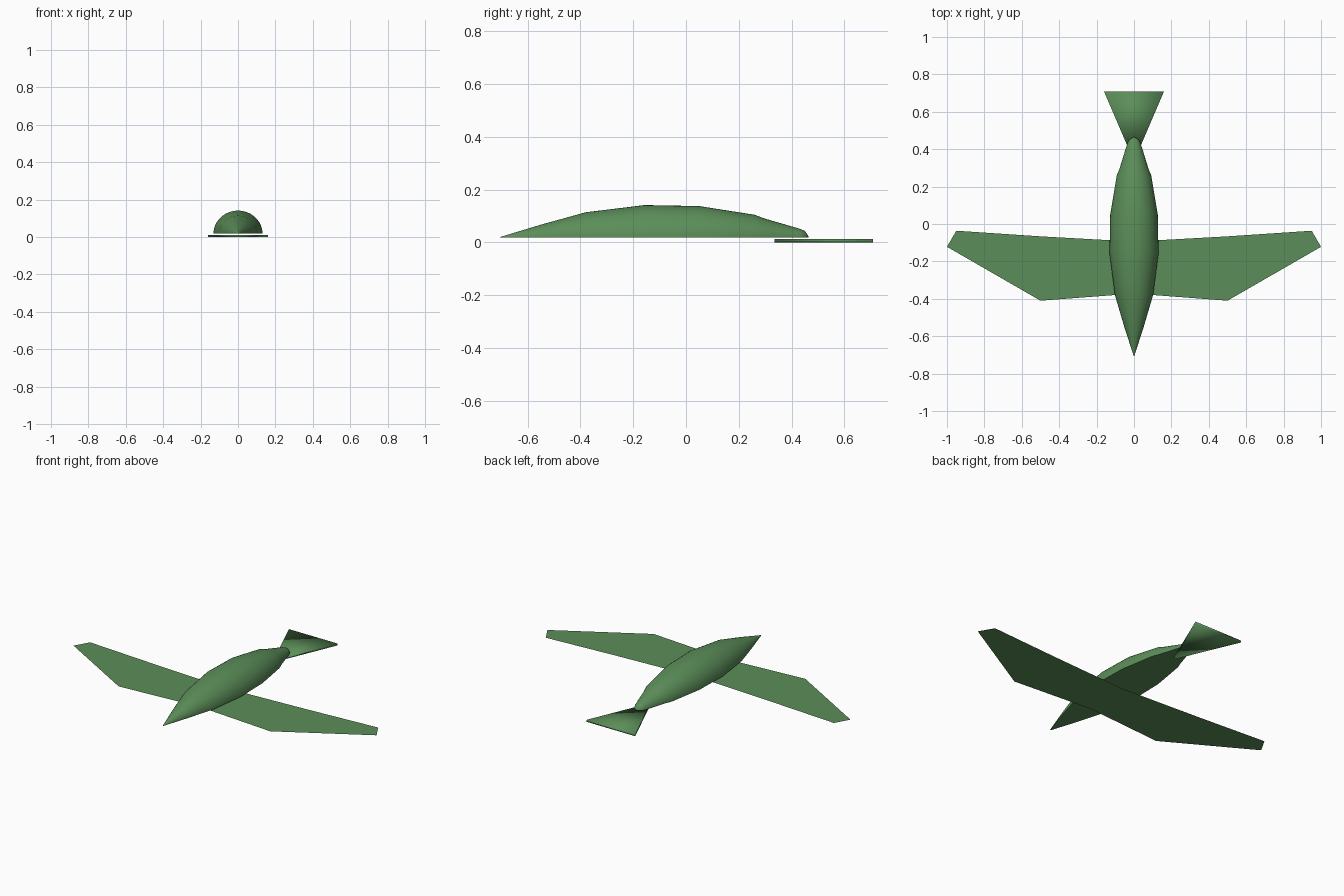
import bpy, bmesh, math

if "Cube" in bpy.data.objects:
    bpy.data.objects.remove(bpy.data.objects["Cube"])

green = bpy.data.materials.new("leaf_green")
green.diffuse_color = (0.105, 0.27, 0.10, 1)
green.use_nodes = True
green.node_tree.nodes["Principled BSDF"].inputs["Base Color"].default_value = green.diffuse_color


def finish(name, bm, smooth_angle=None):
    bmesh.ops.remove_doubles(bm, verts=bm.verts, dist=1e-5)
    me = bpy.data.meshes.new(name)
    bm.to_mesh(me)
    bm.free()
    me.materials.append(green)
    ob = bpy.data.objects.new(name, me)
    bpy.context.collection.objects.link(ob)
    if smooth_angle is not None:
        bpy.ops.object.select_all(action='DESELECT')
        ob.select_set(True)
        bpy.context.view_layer.objects.active = ob
        bpy.ops.object.shade_smooth_by_angle(angle=math.radians(smooth_angle))
    return ob


# Body: half-round rings along y with a flat underside
BASE, SQUASH, SEG = 0.018, 0.94, 24
rings = [(-0.705, 0.002), (-0.55, 0.052), (-0.38, 0.102), (-0.157, 0.131),
         (0.05, 0.127), (0.26, 0.092), (0.297, 0.077), (0.43, 0.036),
         (0.45, 0.027), (0.464, 0.006)]
bm = bmesh.new()
loops = []
for y, r in rings:
    loops.append([bm.verts.new((r * math.cos(math.pi * i / SEG), y,
                                BASE + SQUASH * r * math.sin(math.pi * i / SEG)))
                  for i in range(SEG + 1)])
n = SEG + 1
for a, b in zip(loops, loops[1:]):
    for i in range(n):
        j = (i + 1) % n
        bm.faces.new((a[i], a[j], b[j], b[i]))
bm.faces.new(loops[0])
bm.faces.new(loops[-1])
bmesh.ops.recalc_face_normals(bm, faces=bm.faces)
finish("body", bm, 40)

# Wings: one flat sheet per side, mirrored and joined under the body
outline = [(0, -0.372), (0.5, -0.41), (1.0, -0.122), (0.95, -0.036),
           (0.5, -0.066), (0, -0.094)]
bm = bmesh.new()
for side in (1, -1):
    pts = outline if side == 1 else outline[::-1]
    bm.faces.new([bm.verts.new((side * x, y, 0.006)) for x, y in pts])
finish("wings", bm)

# Tail: thin three-sided prism, fully smooth shaded
bm = bmesh.new()
tri = [(0, 0.335), (0.16, 0.708), (-0.16, 0.708)]
face = bm.faces.new([bm.verts.new((x, y, 0)) for x, y in tri])
ext = bmesh.ops.extrude_face_region(bm, geom=[face])
for v in ext["geom"]:
    if isinstance(v, bmesh.types.BMVert):
        v.co.z = 0.012
bmesh.ops.recalc_face_normals(bm, faces=bm.faces)
tail = finish("tail", bm)
for p in tail.data.polygons:
    p.use_smooth = True
